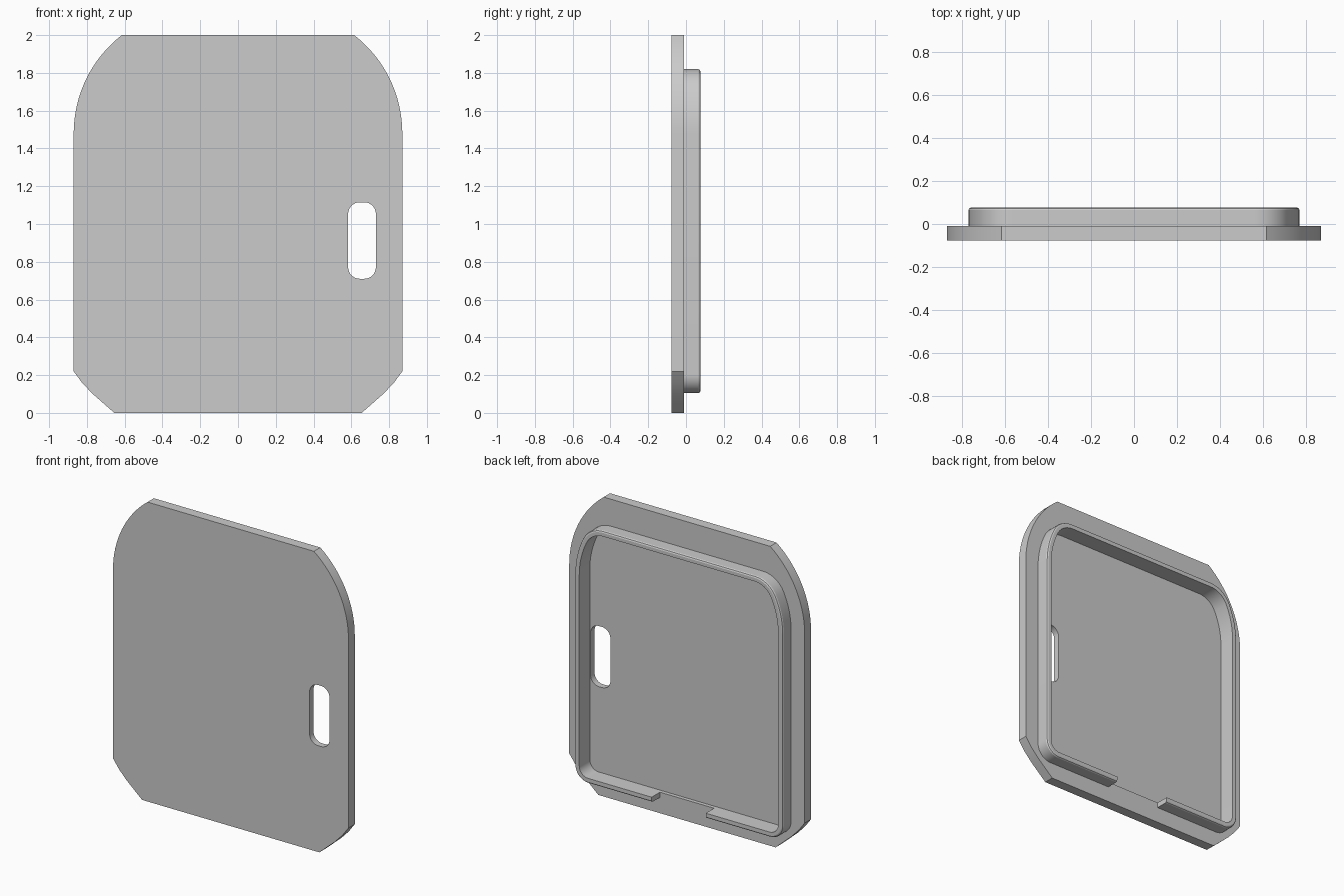
import bpy, bmesh
from math import sin, cos, atan2, sqrt, pi, radians

if "Cube" in bpy.data.objects:
    bpy.data.objects.remove(bpy.data.objects["Cube"])

BACK, FRONT, FLOOR, TOP = -0.01, -0.077, -0.035, 0.077
WALL = 0.035


def arc(cx, cz, r, a0, a1, n):
    return [(cx + r * cos(a0 + (a1 - a0) * i / n), cz + r * sin(a0 + (a1 - a0) * i / n))
            for i in range(n + 1)]


def mirrored(half):
    return half + [(-x, z) for x, z in reversed(half)]


def finish(name, bm):
    bmesh.ops.recalc_face_normals(bm, faces=bm.faces)
    me = bpy.data.meshes.new(name)
    bm.to_mesh(me)
    bm.free()
    ob = bpy.data.objects.new(name, me)
    bpy.context.collection.objects.link(ob)
    return ob


def select(ob):
    bpy.ops.object.select_all(action='DESELECT')
    ob.select_set(True)
    bpy.context.view_layer.objects.active = ob


def prism(name, pts, y0, y1):
    bm = bmesh.new()
    a = [bm.verts.new((x, y0, z)) for x, z in pts]
    b = [bm.verts.new((x, y1, z)) for x, z in pts]
    bm.faces.new(a)
    bm.faces.new(b)
    for i in range(len(a)):
        j = (i + 1) % len(a)
        bm.faces.new((a[i], a[j], b[j], b[i]))
    return finish(name, bm)


def cut(ob, cutter):
    cutter.hide_render = True
    mod = ob.modifiers.new("cut", 'BOOLEAN')
    mod.operation, mod.solver, mod.object = 'DIFFERENCE', 'EXACT', cutter
    select(ob)
    bpy.ops.object.modifier_apply(modifier=mod.name)
    bpy.data.objects.remove(cutter)


# Rim outline, inset by d, running from the notch round to its other side
def rim_outline(d):
    cx, cz, big, r = 0.212, 1.48, 0.558, 0.17
    fz = 1.82 - r
    fx = cx + sqrt((big - r) ** 2 - (fz - cz) ** 2)
    a = atan2(fz - cz, fx - cx)
    half = [(0.2, 0.105 + d)]
    half += arc(0.67, 0.205, 0.1 - d, -pi / 2, 0, 10)
    half += arc(cx, cz, big - d, 0, a, 8)
    half += arc(fx, fz, r - d, a, pi / 2, 10)[1:]
    return mirrored(half)


# Cover plate: slightly bowed lower corners, large arcs at the top corners
side = [(0.655, 0), (0.712, 0.05), (0.771, 0.102), (0.825, 0.159), (0.87, 0.22)]
side += arc(0.212, 1.48, 0.658, 0, atan2(0.52, sqrt(0.658 ** 2 - 0.52 ** 2)), 16)
plate = prism("cover_plate", mirrored(side), FRONT, BACK)

# Shallow pocket inside the rim
cut(plate, prism("pocket_cutter", rim_outline(WALL), FLOOR, 0.1))

# Rounded slot through the plate
slot = []
for k, (x, z) in enumerate([(0.668, 1.053), (0.645, 1.053), (0.645, 0.772), (0.668, 0.772)]):
    slot += arc(x, z, 0.062, k * pi / 2, (k + 1) * pi / 2, 8)
cut(plate, prism("slot_cutter", slot, -0.2, 0.2))

# Raised rim: chamfered section swept round, left open at the bottom notch
section = [(0, BACK), (0, 0.065), (0.004, 0.073), (0.012, TOP), (WALL, TOP), (WALL, BACK)]
bm = bmesh.new()
rows = [[bm.verts.new((x, y, z)) for x, z in rim_outline(d)] for d, y in section]
for lo, hi in zip(rows, rows[1:]):
    for i in range(len(lo) - 1):
        bm.faces.new((lo[i], lo[i + 1], hi[i + 1], hi[i]))
bm.faces.new([row[0] for row in rows])
bm.faces.new([row[-1] for row in rows])
rim = finish("raised_rim", bm)

for ob in (plate, rim):
    select(ob)
    bpy.ops.object.shade_smooth_by_angle(angle=radians(25))
